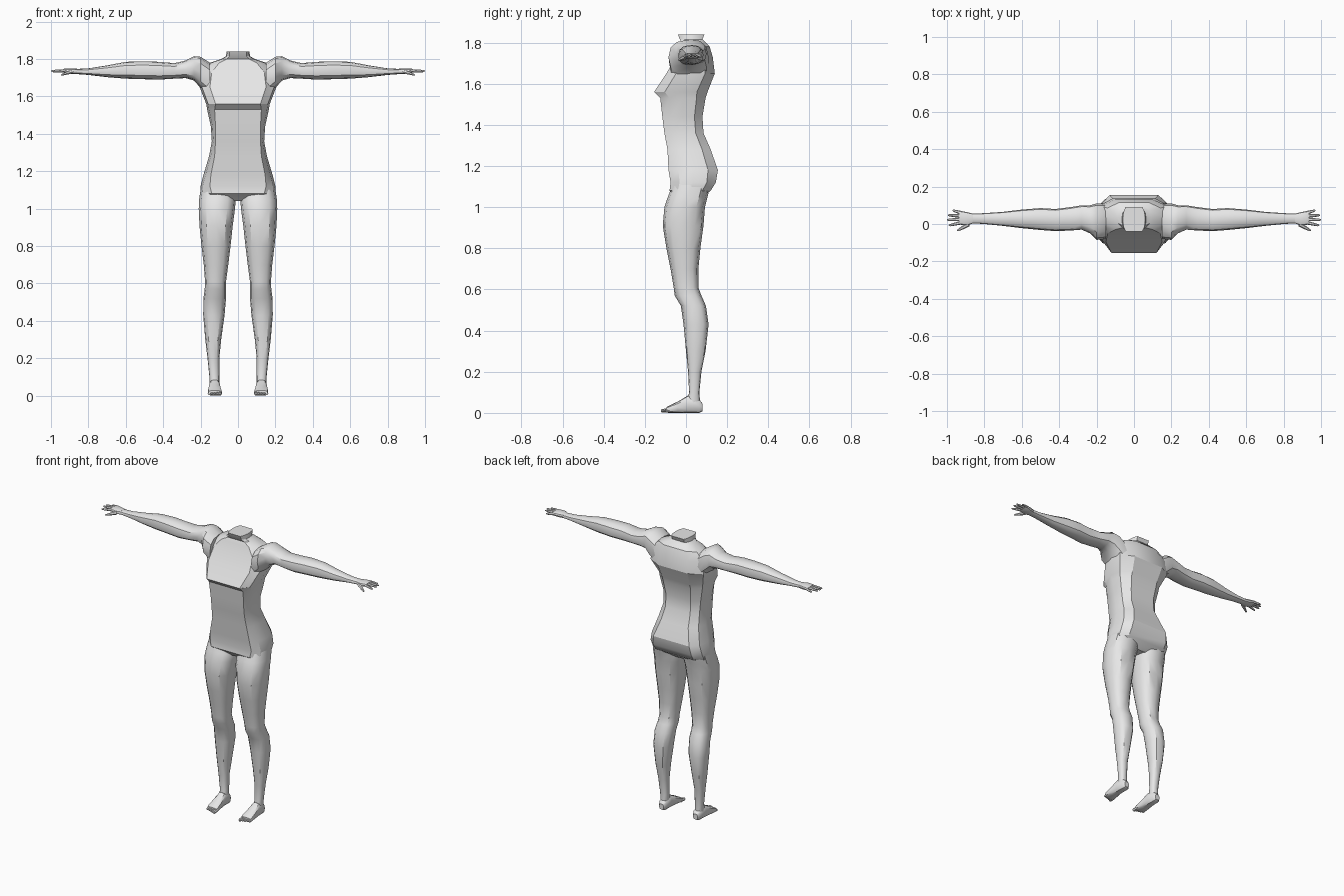
import bpy
import bmesh
import math
from mathutils import Vector

cube = bpy.data.objects.get("Cube")
if cube:
    bpy.data.objects.remove(cube, do_unlink=True)

# One plain grey for the whole figure
GREY = (0.8, 0.8, 0.8, 1.0)
skin = bpy.data.materials.new("plain_grey")
skin.use_nodes = True
skin.diffuse_color = GREY
skin.node_tree.nodes["Principled BSDF"].inputs["Base Color"].default_value = GREY


def finish(name, bm, mirrored=False, angle=35):
    """Turn a bmesh into a shaded object, mirrored across x if asked."""
    bmesh.ops.recalc_face_normals(bm, faces=bm.faces)
    mesh = bpy.data.meshes.new(name)
    bm.to_mesh(mesh)
    bm.free()
    mesh.materials.append(skin)
    obj = bpy.data.objects.new(name, mesh)
    bpy.context.collection.objects.link(obj)
    bpy.ops.object.select_all(action="DESELECT")
    obj.select_set(True)
    bpy.context.view_layer.objects.active = obj
    bpy.ops.object.shade_smooth_by_angle(angle=math.radians(angle))
    if mirrored:
        obj.modifiers.new("Mirror", "MIRROR").use_clip = False
    return obj


def bridge(bm, rings):
    """Skin a list of point rings and cap both ends."""
    loops = [[bm.verts.new(p) for p in ring] for ring in rings]
    count = len(loops[0])
    for low, high in zip(loops, loops[1:]):
        for i in range(count):
            j = (i + 1) % count
            bm.faces.new((low[i], low[j], high[j], high[i]))
    bm.faces.new(loops[0][::-1])
    bm.faces.new(loops[-1])


def rounded_ring(place, t, a0, a1, b0, b1, sides, power):
    """Rounded-box section filling the given extents at position t."""
    ring = []
    for k in range(sides):
        ang = math.tau * k / sides
        c, s = math.cos(ang), math.sin(ang)
        a = math.copysign(abs(c) ** power, c)
        b = math.copysign(abs(s) ** power, s)
        ring.append(place(t, (a0 + a1 + a * (a1 - a0)) / 2, (b0 + b1 + b * (b1 - b0)) / 2))
    return ring


def along_x(t, a, b):
    return (t, a, b)


def along_y(t, a, b):
    return (a, t, b)


def along_z(t, a, b):
    return (a, b, t)


def limb(name, place, sections, sides=12, power=0.8):
    bm = bmesh.new()
    bridge(bm, [rounded_ring(place, *s, sides, power) for s in sections])
    return finish(name, bm, mirrored=True)


def digits(name, specs, squash=1.0):
    """Small tapered fingers or toes: (base, tip, base radius, tip radius)."""
    bm = bmesh.new()
    for base, tip, r0, r1 in specs:
        base, tip = Vector(base), Vector(tip)
        axis = (tip - base).normalized()
        side = axis.cross(Vector((0, 0, 1))).normalized()
        up = side.cross(axis) * squash
        rings = []
        for f, r in ((0, r0), (0.55, (r0 + r1) / 2), (0.9, r1), (1, r1 * 0.5)):
            centre = base.lerp(tip, f)
            rings.append([centre + r * (side * math.cos(k * math.tau / 6) + up * math.sin(k * math.tau / 6))
                          for k in range(6)])
        bridge(bm, rings)
    return finish(name, bm, mirrored=True)


# Torso: height, half width, front half width, front y, back y, back half width
torso = [
    (1.04, .18, .06, -.04, .07, .10),
    (1.08, .20, .14, -.08, .12, .14),
    (1.12, .20, .15, -.075, .145, .14),
    (1.18, .185, .145, -.085, .155, .13),
    (1.28, .155, .125, -.09, .12, .10),
    (1.36, .14, .12, -.105, .085, .09),
    (1.44, .145, .12, -.115, .08, .09),
    (1.53, .165, .125, -.125, .095, .10),
    (1.56, .17, .12, -.155, .105, .10),
    (1.65, .205, .15, -.095, .14, .11),
    (1.73, .20, .14, -.05, .13, .10),
    (1.78, .15, .10, -.03, .115, .08),
    (1.80, .09, .06, -.02, .095, .06),
    (1.815, .065, .045, -.03, .08, .045),
    (1.84, .06, .045, -.04, .09, .045),
]
rings = []
for z, w, fw, yf, yb, bw in torso:
    inset = 0.2 * (yb - yf)
    half = [(fw, yf), (w * .94, yf + inset), (w, (yf + yb) / 2), (w * .94, yb - inset), (bw, yb)]
    rings.append([(x, y, z) for x, y in half] + [(-x, y, z) for x, y in reversed(half)])
bm = bmesh.new()
bridge(bm, rings)
finish("torso", bm, angle=28)

# Legs: height, inner x, outer x, front y, back y
limb("legs", along_z, [
    (.03, .10, .15, .0, .07),
    (.10, .10, .153, .015, .065),
    (.20, .10, .163, .01, .075),
    (.30, .09, .175, .0, .095),
    (.43, .072, .186, -.012, .11),
    (.52, .064, .185, -.025, .097),
    (.57, .064, .178, -.055, .075),
    (.61, .064, .176, -.06, .06),
    (.70, .052, .183, -.075, .06),
    (.80, .04, .195, -.095, .07),
    (.91, .028, .206, -.113, .085),
    (1.0, .016, .21, -.105, .092),
    (1.05, .012, .208, -.088, .105),
    (1.12, .03, .197, -.06, .12),
])

# Feet, from heel to ball: y, inner x, outer x, sole z, top z
limb("feet", along_y, [
    (.08, .108, .14, .008, .045),
    (.065, .098, .15, 0, .065),
    (.01, .096, .154, 0, .085),
    (-.04, .09, .16, 0, .055),
    (-.085, .085, .162, 0, .034),
    (-.095, .088, .158, .003, .028),
], power=0.65)
toes = []
for i in range(5):
    x = .096 + .0145 * i
    r = .011 if i == 0 else .008
    toes.append(((x, -.08, .013), (x, -.122 + .005 * i, .010), r, r * .9))
digits("toes", toes)

# Arms, from shoulder to wrist: x, front y, back y, bottom z, top z
limb("arms", along_x, [
    (.15, -.08, .11, 1.60, 1.78),
    (.20, -.085, .11, 1.645, 1.812),
    (.235, -.05, .10, 1.685, 1.815),
    (.28, -.03, .10, 1.698, 1.792),
    (.34, -.035, .09, 1.695, 1.778),
    (.42, -.038, .08, 1.69, 1.785),
    (.50, -.032, .085, 1.692, 1.788),
    (.60, -.022, .077, 1.695, 1.785),
    (.70, -.01, .065, 1.703, 1.766),
    (.80, 0, .058, 1.715, 1.75),
    (.87, .004, .055, 1.72, 1.747),
])

# Hands: flat palm, four fingers and a thumb
limb("palms", along_x, [
    (.86, .004, .055, 1.72, 1.748),
    (.89, -.008, .063, 1.72, 1.75),
    (.925, -.004, .069, 1.726, 1.75),
    (.935, 0, .066, 1.73, 1.747),
], power=0.7)
fingers = []
for i, (tip_x, tip_y, tip_z) in enumerate([
        (.99, -.008, 1.732), (1.0, .022, 1.737), (.995, .047, 1.737), (.97, .073, 1.732)]):
    fingers.append(((.92, .008 + .017 * i, 1.738), (tip_x, tip_y, tip_z), .010, .006))
fingers.append(((.885, -.002, 1.733), (.945, -.036, 1.715), .012, .006))
digits("fingers", fingers, squash=0.9)
